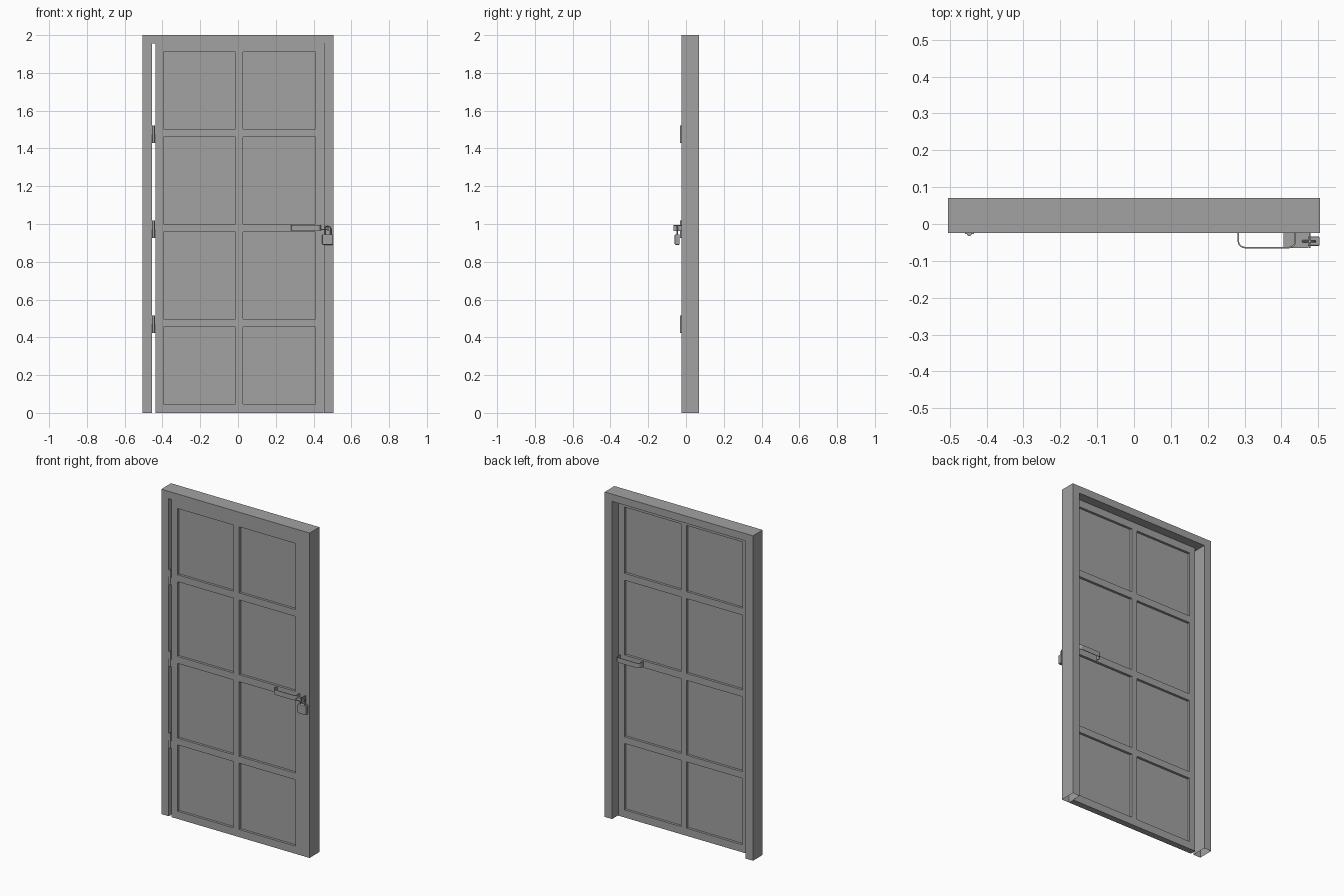
import bpy, bmesh, math
from mathutils import Vector

if "Cube" in bpy.data.objects:
    bpy.data.objects.remove(bpy.data.objects["Cube"])

steel = bpy.data.materials.new("grey steel")
steel.diffuse_color = (0.36, 0.36, 0.36, 1)
steel.use_nodes = True
steel.node_tree.nodes["Principled BSDF"].inputs["Base Color"].default_value = steel.diffuse_color


def finish(name, bm, smooth=False):
    bmesh.ops.recalc_face_normals(bm, faces=bm.faces)
    me = bpy.data.meshes.new(name)
    bm.to_mesh(me)
    bm.free()
    me.materials.append(steel)
    ob = bpy.data.objects.new(name, me)
    bpy.context.collection.objects.link(ob)
    if smooth:
        bpy.ops.object.select_all(action='DESELECT')
        ob.select_set(True)
        bpy.context.view_layer.objects.active = ob
        bpy.ops.object.shade_smooth_by_angle(angle=math.radians(35))
    return ob


def prism(name, pts, direction, open_bottom=False):
    """Extrude a flat outline of 3D points along a direction."""
    bm = bmesh.new()
    face = bm.faces.new([bm.verts.new(p) for p in pts])
    ext = bmesh.ops.extrude_face_region(bm, geom=[face], use_keep_orig=True)
    verts = [g for g in ext["geom"] if isinstance(g, bmesh.types.BMVert)]
    bmesh.ops.translate(bm, verts=verts, vec=direction)
    if open_bottom:
        low = [f for f in bm.faces if all(v.co.z < 1e-5 for v in f.verts)]
        bmesh.ops.delete(bm, geom=low, context='FACES_ONLY')
    return finish(name, bm)


def box(name, x0, x1, y0, y1, z0, z1):
    return prism(name, [(x0, y0, z0), (x1, y0, z0), (x1, y1, z0), (x0, y1, z0)],
                 (0, 0, z1 - z0))


def tube(name, path, radius, sides=12):
    """Round rod swept along a path lying in the XZ plane."""
    bm = bmesh.new()
    path = [Vector(p) for p in path]
    rings = []
    for i, p in enumerate(path):
        t = (path[min(i + 1, len(path) - 1)] - path[max(i - 1, 0)]).normalized()
        side = Vector((0, 1, 0))
        up = t.cross(side)
        rings.append([bm.verts.new(p + radius * (math.cos(a) * side + math.sin(a) * up))
                      for a in (2 * math.pi * k / sides for k in range(sides))])
    for a, b in zip(rings, rings[1:]):
        for k in range(sides):
            n = (k + 1) % sides
            bm.faces.new((a[k], a[n], b[n], b[k]))
    bm.faces.new(rings[0])
    bm.faces.new(rings[-1])
    return finish(name, bm, True)


# Outer frame: hollow jambs and header, open at the floor
FRONT, BACK = -0.025, 0.07
outline = [(-0.505, 0), (-0.505, 2), (0.505, 2), (0.505, 0),
           (0.455, 0), (0.455, 1.955), (-0.455, 1.955), (-0.455, 0)]
prism("door_frame", [(x, FRONT, z) for x, z in outline], (0, BACK - FRONT, 0), True)

# Door leaf: lattice of bars with eight openings
xs = [-0.436, -0.395, -0.012, 0.026, 0.409, 0.452]
zs = [0, 0.047, 0.455, 0.497, 0.957, 1.0, 1.46, 1.503, 1.91, 1.955]
THICK = 0.038
bm = bmesh.new()
grid = [[bm.verts.new((x, FRONT, z)) for z in zs] for x in xs]
for i in range(len(xs) - 1):
    for j in range(len(zs) - 1):
        if i % 2 == 0 or j % 2 == 0:
            bm.faces.new((grid[i][j], grid[i + 1][j], grid[i + 1][j + 1], grid[i][j + 1]))
ext = bmesh.ops.extrude_face_region(bm, geom=bm.faces[:], use_keep_orig=True)
bmesh.ops.translate(bm, vec=(0, THICK, 0),
                    verts=[g for g in ext["geom"] if isinstance(g, bmesh.types.BMVert)])
finish("door_lattice", bm)

# Sheet panels filling the openings
for i in (1, 3):
    for j in (1, 3, 5, 7):
        box("panel", xs[i], xs[i + 1], FRONT + 0.015, FRONT + 0.023, zs[j], zs[j + 1])

# Three hinges: barrel plus offset leaves
for zc in (0.47, 0.972, 1.475):
    tube("hinge_barrel", [(-0.447, -0.026, zc - 0.046), (-0.447, -0.026, zc + 0.046)], 0.007)
    box("hinge_frame_leaf", -0.459, -0.447, -0.027, -0.023, zc, zc + 0.046)
    box("hinge_door_leaf", -0.447, -0.434, -0.027, -0.023, zc - 0.046, zc)


# Pull handles: flat strap bent in a U with rounded corners
def strap(name, y_base, sign):
    def path(inset):
        x0, x1, d, r = 0.281 + inset, 0.44 - inset, 0.041 - inset, 0.02 - inset
        pts = [(x0, 0)]
        for cx, start in ((x0 + r, 180), (x1 - r, 90)):
            for k in range(6):
                a = math.radians(start - 18 * k)
                pts.append((cx + r * math.cos(a), d - r + r * math.sin(a)))
        return pts + [(x1, 0)]
    loop = path(0) + path(0.004)[::-1]
    prism(name, [(x, y_base + sign * d, 0.965) for x, d in loop], (0, 0, 0.03))


strap("front_handle", FRONT, -1)
strap("back_handle", FRONT + THICK, 1)

# Locking tabs: horizontal one on the door, upright one on the jamb
box("door_lock_tab", 0.405, 0.474, -0.065, FRONT, 0.967, 0.973)
box("jamb_lock_tab", 0.475, 0.479, -0.065, FRONT, 0.962, 0.992)

# Padlock: bevelled body and looped shackle
body = box("padlock_body", 0.446, 0.504, -0.06, -0.034, 0.89, 0.945)
bev = body.modifiers.new("soft edges", 'BEVEL')
bev.width = 0.004
bev.segments = 2
arc = [(0.475 + 0.016 * math.cos(math.radians(a)), -0.047,
        0.972 + 0.016 * math.sin(math.radians(a))) for a in range(0, 181, 20)]
tube("padlock_shackle", [(0.491, -0.047, 0.94)] + arc + [(0.459, -0.047, 0.94)], 0.0035, 8)
